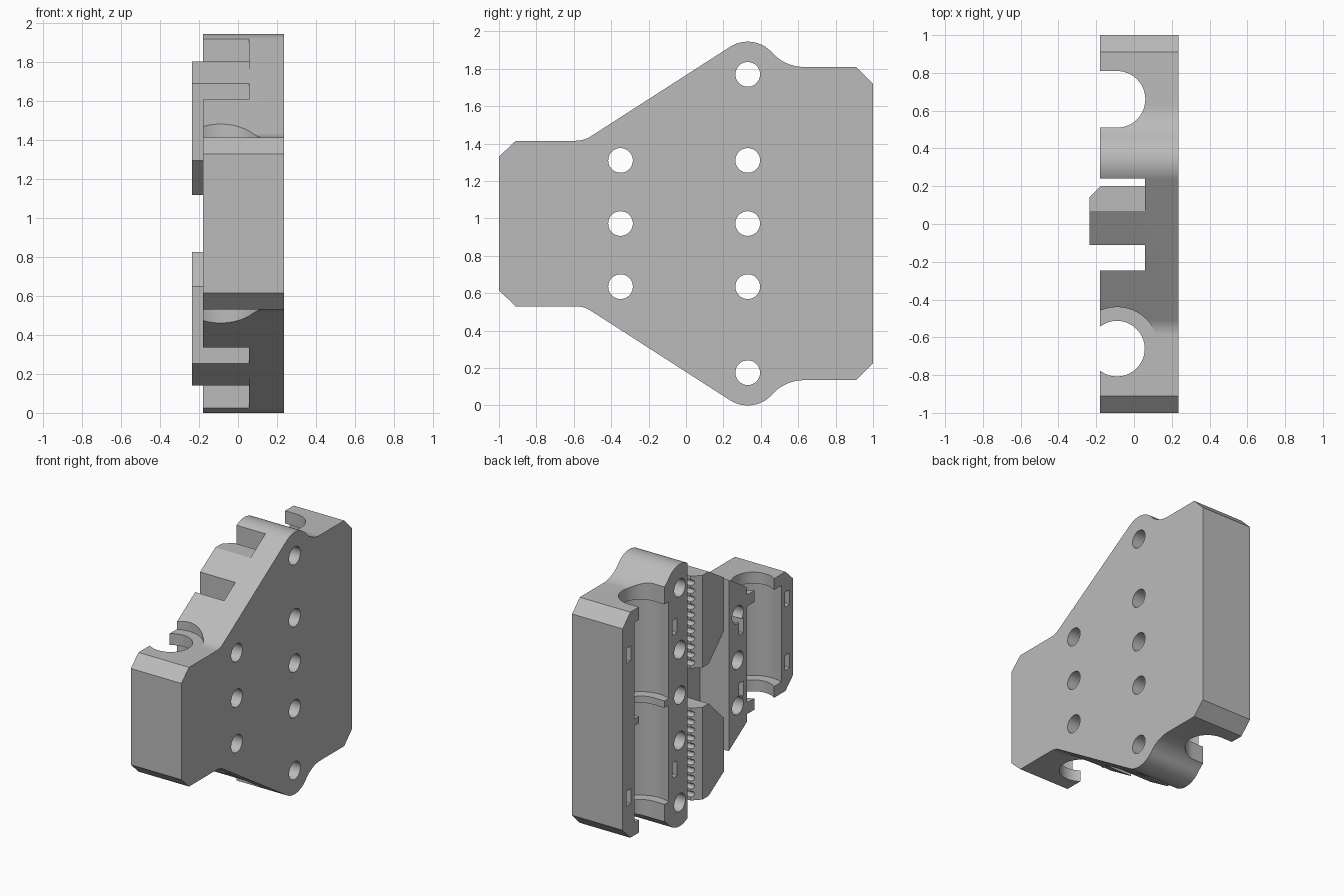
import bpy, bmesh, math
from mathutils import Vector

cube = bpy.data.objects.get("Cube")
if cube:
    bpy.data.objects.remove(cube, do_unlink=True)

MID = 0.9725          # the part is mirrored about this height
FRONT_X = -0.18       # open, bearing side of the plate
BACK_X = 0.235
FLOOR_X = 0.057       # bottom of the belt recess
ROD_X = -0.09         # axis of both rods

grey = bpy.data.materials.new("plain_grey")
grey.use_nodes = True
COLOUR = (0.5, 0.5, 0.5, 1)
grey.diffuse_color = COLOUR
grey.node_tree.nodes["Principled BSDF"].inputs["Base Color"].default_value = COLOUR


def arc(cy, cz, r, a0, a1, n):
    """Points along an arc, angles in degrees."""
    angles = [math.radians(a0 + (a1 - a0) * i / n) for i in range(n + 1)]
    return [(cy + r * math.cos(a), cz + r * math.sin(a)) for a in angles]


def prisms(name, profiles, lo, hi, axis):
    """Extrude 2D profiles: (y, z) along X, or (x, y) along Z."""
    bm = bmesh.new()
    for profile in profiles:
        def place(p, t):
            return Vector((t, *p)) if axis == "X" else Vector((*p, t))
        face = bm.faces.new([bm.verts.new(place(p, lo)) for p in profile])
        shift = place((0, 0), hi - lo)
        out = bmesh.ops.extrude_face_region(bm, geom=[face])
        bmesh.ops.translate(bm, vec=shift,
                            verts=[v for v in out["geom"] if isinstance(v, bmesh.types.BMVert)])
    bmesh.ops.recalc_face_normals(bm, faces=bm.faces)
    mesh = bpy.data.meshes.new(name)
    bm.to_mesh(mesh)
    bm.free()
    mesh.materials.append(grey)
    obj = bpy.data.objects.new(name, mesh)
    bpy.context.collection.objects.link(obj)
    return obj


def cut(obj, cutter):
    """Subtract the cutter, apply, and throw it away."""
    cutter.hide_render = True
    mod = obj.modifiers.new("cut", "BOOLEAN")
    mod.operation = "DIFFERENCE"
    mod.solver = "EXACT"
    mod.object = cutter
    bpy.context.view_layer.objects.active = obj
    bpy.ops.object.modifier_apply(modifier=mod.name)
    bpy.data.objects.remove(cutter, do_unlink=True)


def rect(a0, a1, b0, b1):
    return [(a0, b0), (a1, b0), (a1, b1), (a0, b1)]


def circle(a, b, r, n=40):
    return arc(a, b, r, 0, 360, n)[:-1]


def flip(points):
    return [(y, 2 * MID - z) for y, z in reversed(points)]


def smooth(obj):
    bpy.ops.object.select_all(action="DESELECT")
    obj.select_set(True)
    bpy.context.view_layer.objects.active = obj
    bpy.ops.object.shade_smooth_by_angle(angle=math.radians(25))


# Plate outline: chamfered ends, sloped shoulder, rounded peak
SLOPE = 32.7
upper = [(-1, 1.33), (-0.91, 1.415)]
upper += arc(-0.59, 1.565, 0.15, -90, -90 + SLOPE, 8)
upper += arc(0.33, 1.77, 0.175, 90 + SLOPE, 41.6, 16)
upper += arc(0.63, 2.036, 0.226, 221.6, 270, 10)[1:]
upper += [(0.91, 1.81), (1, 1.72)]
carriage = prisms("carriage_plate", [upper + flip(upper)], FRONT_X, BACK_X, "X")

# Belt recess, open at both ends
cut(carriage, prisms("belt_recess", [rect(-0.245, 0.24, -1, 3)], -1, FLOOR_X, "X"))

# Screw holes
holes = [(-0.35, d) for d in (-0.3375, 0, 0.3375)]
holes += [(0.33, d) for d in (-0.7975, -0.3375, 0, 0.3375, 0.7975)]
cut(carriage, prisms("screw_holes", [circle(y, MID + d, 0.066, 32) for y, d in holes], -1, 1, "X"))


def channel(y, bore, pockets, ties):
    """Rod bore, bearing pockets and curved strap slots along one rod."""
    cut(carriage, prisms("rod_bore", [bore], -1, 3, "Z"))
    for lo, hi in pockets:
        cut(carriage, prisms("bearing_pocket", [circle(ROD_X, y, 0.22, 64)], lo, hi, "Z"))
    for side in (-1, 1):
        z = MID + side * ties
        ring = arc(ROD_X, y, 0.31, -130, 130, 40) + arc(ROD_X, y, 0.26, 130, -130, 40)
        cut(carriage, prisms("strap_slot", [ring], z - 0.055, z + 0.055, "Z"))


# Long channel: two bearings, straight-sided lips
u_bore = [(-1, 0.51)] + arc(ROD_X, 0.66, 0.15, -90, 90, 24) + [(-1, 0.81)]
channel(0.66, u_bore, [(0.23, 0.947), (0.998, 1.715)], 0.53)

# Short channel: one bearing, round lips, clearance beyond both ends
channel(-0.66, circle(ROD_X, -0.66, 0.147),
        [(0.615, 1.33), (1.415, 2.5), (-1, 0.53)], 0.235)
smooth(carriage)

# Toothed belt clamps, mirrored above and below the middle
clamp = [(-0.11, 1.295), (0.07, 1.12), (0.2, 1.12), (0.2, 1.805), (0.07, 1.805), (-0.11, 1.692)]
for name, side in (("upper_belt_clamp", 1), ("lower_belt_clamp", -1)):
    block = prisms(name, [clamp if side > 0 else flip(clamp)], -0.235, FLOOR_X + 0.001, "X")
    bevel = [(-0.3, 0.075), (-0.12, 0.255), (-0.3, 0.255)]
    bevel = [(-0.295, 0.08), (-0.12, 0.26), (-0.295, 0.26)]
    cut(block, prisms("lead_in", [bevel], -1, 3, "Z"))
    teeth = [circle(0.2, MID + side * (0.19 + 0.0595 * i), 0.021, 12) for i in range(11)]
    cut(block, prisms("belt_teeth", teeth, -1, FLOOR_X, "X"))
    smooth(block)
